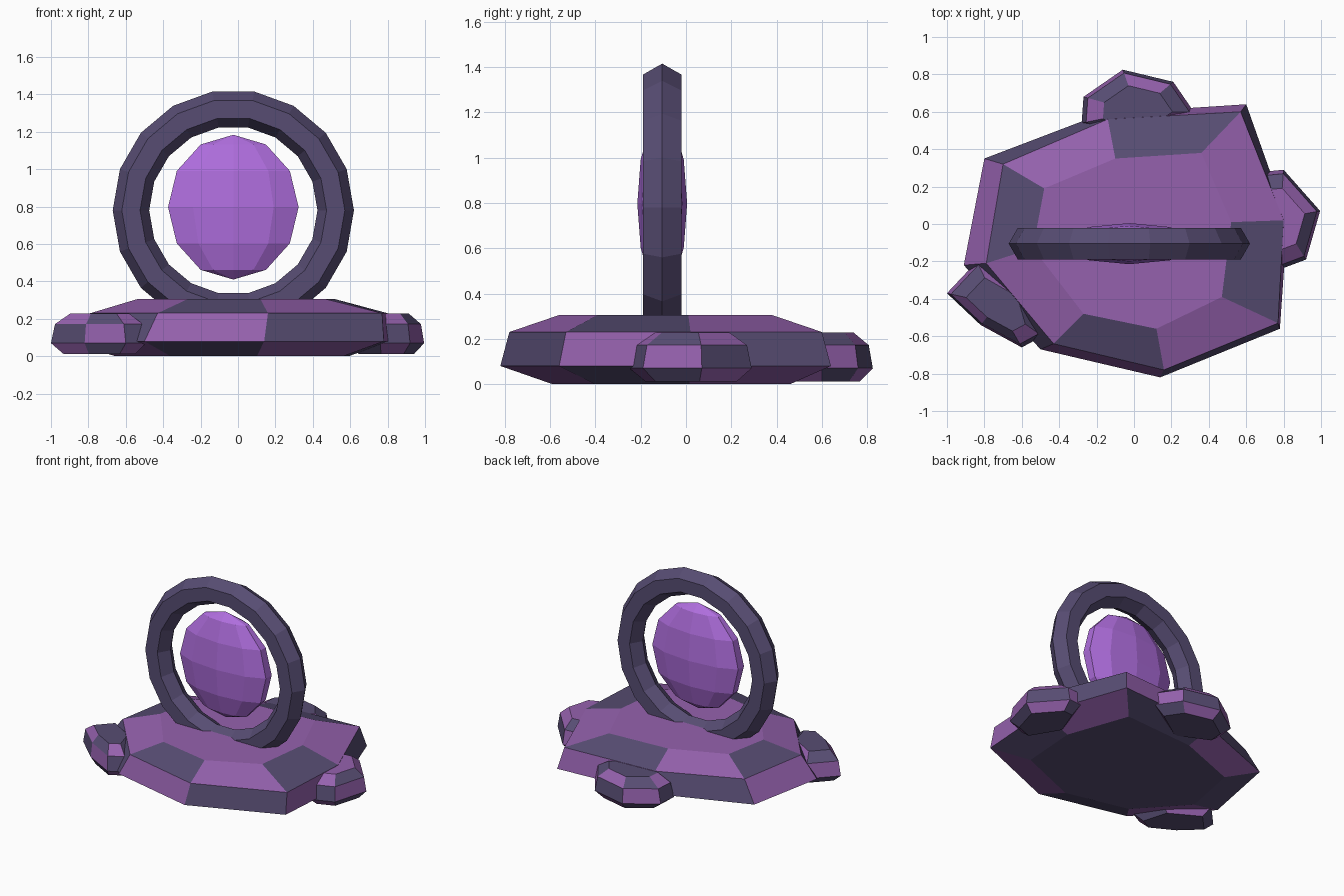
import bpy, math

if "Cube" in bpy.data.objects:
    bpy.data.objects.remove(bpy.data.objects["Cube"])


def material(name, rgb):
    m = bpy.data.materials.new(name)
    m.diffuse_color = (*rgb, 1)
    m.use_nodes = True
    m.node_tree.nodes["Principled BSDF"].inputs["Base Color"].default_value = m.diffuse_color
    return m


PURPLE = material("purple_stone", (0.30, 0.12, 0.42))
DARK = material("dark_stone", (0.095, 0.073, 0.17))
GLOW = material("bright_gem", (0.43, 0.155, 0.73))


def faceted_rock(name, rings, heights, caps, phase=0):
    """Stack polygon rings into a cut stone with alternating facet colours."""
    n = len(rings[0])
    verts = [(x, y, z) for ring, z in zip(rings, heights) for x, y in ring]
    faces, slots = [], []
    for r in range(len(rings) - 1):
        for i in range(n):
            j = (i + 1) % n
            faces.append((r * n + i, r * n + j, (r + 1) * n + j, (r + 1) * n + i))
            slots.append((i + r + phase) % 2)
    last = (len(rings) - 1) * n
    faces += [tuple(reversed(range(n))), tuple(range(last, last + n))]
    slots += caps
    mesh = bpy.data.meshes.new(name)
    mesh.from_pydata(verts, [], faces)
    mesh.materials.append(PURPLE)
    mesh.materials.append(DARK)
    mesh.polygons.foreach_set("material_index", slots)
    mesh.update()
    obj = bpy.data.objects.new(name, mesh)
    bpy.context.collection.objects.link(obj)
    return obj


def scaled(ring, s, c=(0, 0)):
    return [(c[0] + (x - c[0]) * s, c[1] + (y - c[1]) * s) for x, y in ring]


# Main base slab
widest = [(0.82, 0.02), (0.60, 0.64), (-0.17, 0.59), (-0.80, 0.35),
          (-0.91, -0.22), (-0.50, -0.67), (0.14, -0.82), (0.78, -0.56)]
shoulder = [(0.80, 0.02), (0.57, 0.60), (-0.14, 0.56), (-0.70, 0.32),
            (-0.79, -0.21), (-0.43, -0.64), (0.16, -0.78), (0.77, -0.53)]
top = [(0.52, 0.01), (0.36, 0.38), (-0.10, 0.35), (-0.48, 0.19),
       (-0.54, -0.13), (-0.27, -0.48), (0.12, -0.56), (0.47, -0.39)]
faceted_rock("base_slab", [scaled(widest, 0.72), widest, shoulder, top],
             [0.0, 0.08, 0.23, 0.305], [1, 0], 0)

# Small stones set around the slab: outline, centre, colours
stones = {
    "back_stone": ([(0.32, 0.60), (0.21, 0.76), (-0.06, 0.825), (-0.27, 0.68),
                    (-0.28, 0.54), (0.02, 0.40)], (0.02, 0.60), [1, 1], 1),
    "right_stone": ([(0.995, 0.07), (0.80, 0.29), (0.70, 0.28), (0.60, 0.02),
                     (0.76, -0.25), (0.92, -0.19)], (0.78, 0.03), [1, 0], 0),
    "left_stone": ([(-0.49, -0.60), (-0.56, -0.36), (-0.84, -0.20), (-1.0, -0.37),
                    (-0.82, -0.54), (-0.60, -0.66)], (-0.73, -0.43), [1, 1], 1),
}
for name, (outline, c, caps, phase) in stones.items():
    faceted_rock(name, [scaled(outline, s, c) for s in (0.75, 1, 0.92, 0.62)],
                 [0.012, 0.07, 0.172, 0.228], caps, phase)

# Upright ring
bpy.ops.mesh.primitive_torus_add(major_segments=18, minor_segments=6,
                                 major_radius=0.5475, minor_radius=0.0975,
                                 location=(-0.025, -0.105, 0.78),
                                 rotation=(math.pi / 2, 0, 0))
ring = bpy.context.object
ring.name = "upright_ring"
ring.data.materials.append(DARK)

# Flattened gem floating in the ring
bpy.ops.mesh.primitive_uv_sphere_add(segments=10, ring_count=6, radius=1,
                                     location=(-0.025, -0.105, 0.797),
                                     rotation=(0, 0, 0))
gem = bpy.context.object
gem.name = "floating_gem"
gem.scale = (0.367, 0.11, 0.387)
gem.data.materials.append(GLOW)
for obj in (ring, gem):
    for p in obj.data.polygons:
        p.use_smooth = False
